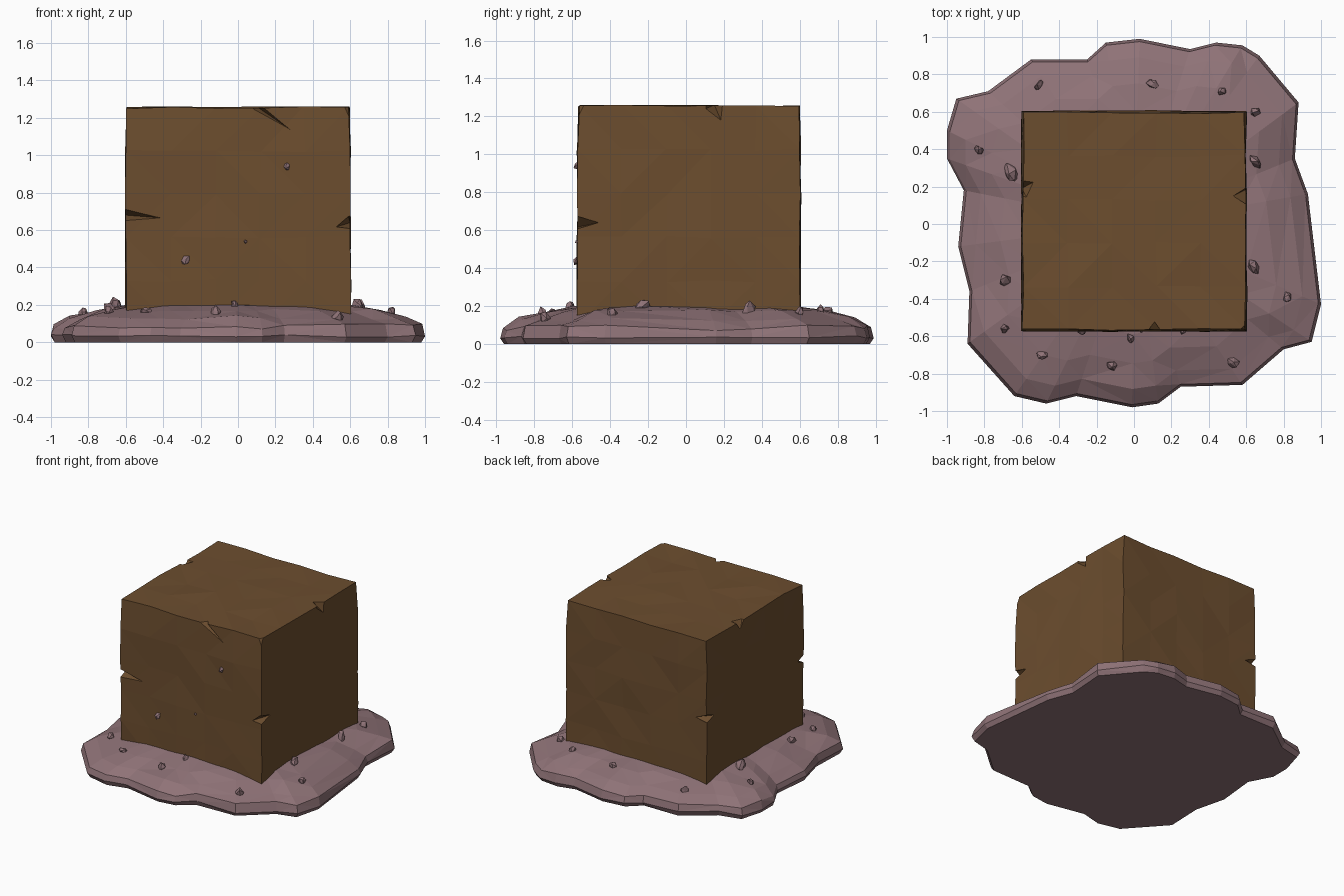
import bpy, bmesh, math, random
from mathutils import Matrix, Vector, Euler
from mathutils.bvhtree import BVHTree

if "Cube" in bpy.data.objects:
    bpy.data.objects.remove(bpy.data.objects["Cube"])

random.seed(4)


def material(name, col):
    m = bpy.data.materials.new(name)
    m.diffuse_color = (*col, 1)
    m.use_nodes = True
    m.node_tree.nodes["Principled BSDF"].inputs["Base Color"].default_value = m.diffuse_color
    return m


BROWN = material("brown clay", (0.15, 0.075, 0.028))
MAUVE = material("mauve stone", (0.275, 0.17, 0.185))


def make_object(name, bm, mat):
    bmesh.ops.recalc_face_normals(bm, faces=bm.faces)
    me = bpy.data.meshes.new(name)
    bm.to_mesh(me)
    bm.free()
    me.materials.append(mat)
    ob = bpy.data.objects.new(name, me)
    bpy.context.collection.objects.link(ob)
    return ob


# Slab: irregular outline, lofted inward in rings up to the block
outline = [(.03, .99), (-.15, .97), (-.25, .88), (-.55, .88), (-.78, .71), (-.95, .67),
           (-1, .5), (-1, .35), (-.91, .18), (-.94, -.12), (-.88, -.36), (-.89, -.64),
           (-.64, -.92), (-.47, -.96), (-.31, -.92), (-.01, -.98), (.13, -.96), (.25, -.87),
           (.58, -.86), (.8, -.67), (.95, -.63), (1, -.43), (.93, .16), (.86, .35),
           (.88, .65), (.67, .9), (.58, .955), (.44, .97), (.3, .935)]
bm = bmesh.new()
rings = []
for scale, z, wob in [(.98, 0, 0), (1, .035, .008), (.985, .085, .015), (.9, .132, .012),
                      (.76, .172, .008), (.6, .198, .003)]:
    rings.append([bm.verts.new((x * scale, y * scale, z + random.uniform(-wob, wob)))
                  for x, y in outline])
n = len(outline)
for a, b in zip(rings, rings[1:]):
    for i in range(n):
        j = (i + 1) % n
        bm.faces.new((a[i], a[j], b[j], b[i]))
bm.faces.new(rings[0])
bm.faces.new(rings[-1])
bmesh.ops.triangulate(bm, faces=[f for f in bm.faces if len(f.verts) == 4])
bm.normal_update()
tree = BVHTree.FromBMesh(bm)
make_object("stone_slab", bm, MAUVE)

# Block: gently uneven cube, slightly drawn in at the top
bm = bmesh.new()
bmesh.ops.create_cube(bm, size=1)
bmesh.ops.subdivide_edges(bm, edges=bm.edges[:], cuts=4, use_grid_fill=True)
for v in bm.verts:
    p = v.co
    taper = 0.014 if p.z > .45 else 0
    q = Vector((p.x * (1.2 - taper), .015 + p.y * (1.175 - taper), .677 + p.z * 1.155))
    v.co = q + Vector([random.uniform(-.006, .006) for _ in range(3)])
bmesh.ops.triangulate(bm, faces=bm.faces)
block = make_object("clay_block", bm, BROWN)

# Chips: stretched octahedra cut out of the block's edges (position, half sizes, rotation)
chips = [((-.6, -.57, .68), (.19, .07, .03), (0, .08, 0)),
         ((.6, -.57, .64), (.08, .11, .035), (0, -.3, 0)),
         ((.1, -.57, 1.26), (.24, .05, .022), (0, .6, 0)),
         ((.605, -.575, 1.26), (.05, .05, .1), (0, 0, 0)),
         ((.6, .15, 1.26), (.07, .05, .09), (.4, 0, 0)),
         ((-.6, .19, 1.26), (.08, .06, .07), (0, 0, .5)),
         ((-.6, .6, .66), (.1, .08, .03), (0, .1, 0))]
bm = bmesh.new()
for pos, half, rot in chips:
    mat = Matrix.LocRotScale(Vector(pos), Euler(rot), Vector(half))
    bmesh.ops.create_uvsphere(bm, u_segments=4, v_segments=2, radius=1, matrix=mat)
cutter = make_object("chip_cutter", bm, BROWN)
cutter.hide_render = True
mod = block.modifiers.new("chips", 'BOOLEAN')
mod.operation = 'DIFFERENCE'
mod.solver = 'EXACT'
mod.object = cutter
bpy.context.view_layer.objects.active = block
bpy.ops.object.modifier_apply(modifier=mod.name)
bpy.data.objects.remove(cutter)

# Pebbles: rough lumps resting on the slab and stuck to the block's front
bm = bmesh.new()


def pebble(pos, r):
    rot = Euler([random.uniform(0, 6) for _ in range(3)])
    mat = Matrix.LocRotScale(Vector(pos), rot, Vector((1, .8, .65)))
    res = bmesh.ops.create_icosphere(bm, subdivisions=1, radius=r, matrix=mat)
    for v in res["verts"]:
        v.co += Vector([random.uniform(-.2, .2) * r for _ in range(3)])


for x, y, r in [(-.51, .74, .035), (.1, .75, .035), (.47, .71, .035), (-.83, .4, .035),
                (-.66, .27, .055), (.65, .33, .05), (.65, .6, .035), (-.69, -.3, .042),
                (-.69, -.56, .035), (-.49, -.7, .035), (-.12, -.76, .04), (.53, -.74, .04),
                (.82, -.39, .035), (.64, -.23, .045), (-.02, -.61, .03)]:
    hit = tree.ray_cast(Vector((x, y, 1)), Vector((0, 0, -1)))[0]
    pebble((x, y, hit.z + r * .1), r)
for x, z, r in [(.26, .94, .025), (-.28, .44, .028), (.04, .54, .014)]:
    pebble((x, -.572, z), r)
make_object("pebbles", bm, MAUVE)
